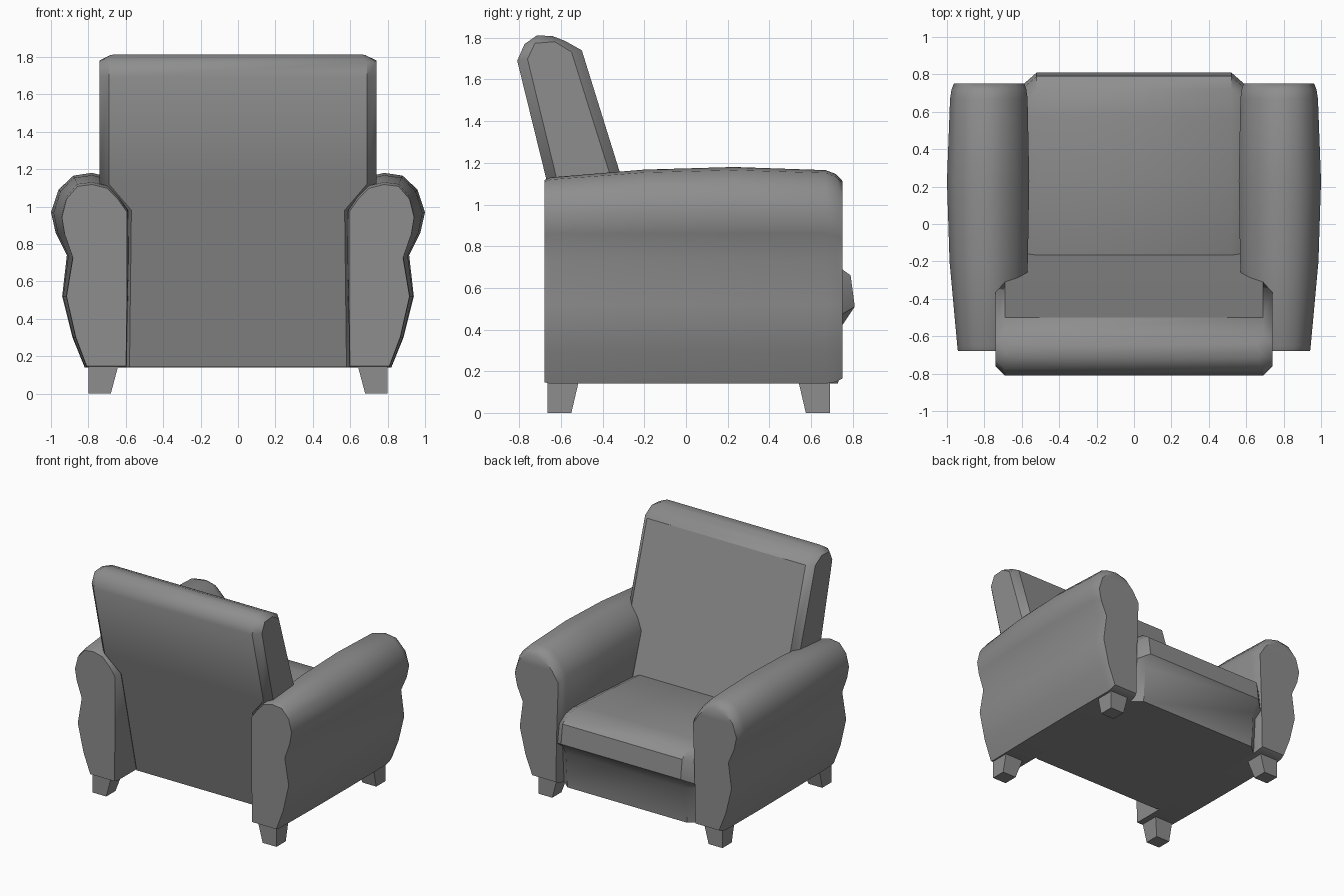
import bpy, bmesh, math
from mathutils import Vector

cube = bpy.data.objects.get("Cube")
if cube:
    bpy.data.objects.remove(cube, do_unlink=True)

fabric = bpy.data.materials.new("grey_fabric")
fabric.use_nodes = True
GREY = (0.27, 0.27, 0.27, 1)
fabric.diffuse_color = GREY
fabric.node_tree.nodes["Principled BSDF"].inputs["Base Color"].default_value = GREY


def loft(name, rings, angle=40, mirror=False):
    """Skin a list of equal-length point rings and cap both ends."""
    bm = bmesh.new()
    loops = [[bm.verts.new(p) for p in ring] for ring in rings]
    n = len(loops[0])
    for a, b in zip(loops, loops[1:]):
        for i in range(n):
            j = (i + 1) % n
            bm.faces.new((a[i], a[j], b[j], b[i]))
    bm.faces.new(loops[0])
    bm.faces.new(loops[-1])
    if mirror:
        twin = bmesh.ops.duplicate(bm, geom=bm.verts[:] + bm.edges[:] + bm.faces[:])
        for v in twin["geom"]:
            if isinstance(v, bmesh.types.BMVert):
                v.co.x *= -1
    bmesh.ops.recalc_face_normals(bm, faces=bm.faces[:])
    mesh = bpy.data.meshes.new(name)
    bm.to_mesh(mesh)
    bm.free()
    mesh.materials.append(fabric)
    obj = bpy.data.objects.new(name, mesh)
    bpy.context.collection.objects.link(obj)
    bpy.ops.object.select_all(action="DESELECT")
    obj.select_set(True)
    bpy.context.view_layer.objects.active = obj
    bpy.ops.object.shade_smooth_by_angle(angle=math.radians(angle))
    return obj


# Backrest: chamfered slab, (rear y, z), (front y, z), half width, chamfer
def slab_ring(rear, front, w, c):
    r, f = Vector((0, *rear)), Vector((0, *front))
    d = (f - r).normalized() * c
    half = [(w - c, r), (w, r + d), (w, f - d), (w - c, f)]
    right = [p + Vector((x, 0, 0)) for x, p in half]
    left = [p - Vector((x, 0, 0)) for x, p in reversed(half)]
    return right + left


loft("backrest", [slab_ring(*s) for s in (
    ((-0.43, 0.143), (0.0, 0.143), 0.60, 0.02),
    ((-0.635, 0.98), (-0.26, 0.98), 0.60, 0.03),
    ((-0.67, 1.12), (-0.31, 1.13), 0.74, 0.05),
    ((-0.81, 1.69), (-0.50, 1.74), 0.74, 0.05),
    ((-0.775, 1.77), (-0.58, 1.785), 0.74, 0.05),
    ((-0.715, 1.812), (-0.64, 1.808), 0.68, 0.02))])

# Seat: side profile with a rounded front roll, narrowed at both sides
seat_profile = [(-0.41, 0.14), (-0.38, 0.60), (-0.17, 0.68), (0.25, 0.71), (0.58, 0.725),
                (0.72, 0.71), (0.79, 0.66), (0.81, 0.51), (0.75, 0.42), (0.73, 0.14)]


def seat_ring(x, inset):
    return [(x, y - (inset if y > 0.7 else 0), z - (inset * 0.6 if z > 0.5 else 0))
            for y, z in seat_profile]


loft("seat", [seat_ring(*s) for s in
              ((-0.60, 0.07), (-0.52, 0), (0.52, 0), (0.60, 0.07))])

# Arms: scroll section swelling from the slim rear to the full middle
slim = [(0.595, 0.14), (0.59, 0.55), (0.59, 0.98), (0.64, 1.05), (0.70, 1.11), (0.78, 1.13),
        (0.86, 1.12), (0.92, 1.05), (0.945, 0.95), (0.93, 0.86), (0.885, 0.73),
        (0.92, 0.52), (0.87, 0.30), (0.81, 0.14)]
full = [(0.595, 0.14), (0.585, 0.55), (0.56, 0.98), (0.62, 1.08), (0.70, 1.16), (0.78, 1.18),
        (0.88, 1.165), (0.96, 1.09), (1.00, 0.97), (0.975, 0.86), (0.915, 0.74),
        (0.94, 0.52), (0.885, 0.30), (0.82, 0.14)]


def arm_ring(y, swell, shrink):
    ring = []
    for a, b in zip(slim, full):
        p = Vector(a).lerp(Vector(b), swell).lerp(Vector((0.77, 0.5)), shrink)
        ring.append((p.x, y, p.y))
    return ring


loft("arms", [arm_ring(*s) for s in (
    (-0.68, 0, 0.02), (-0.65, 0, 0), (-0.2, 0.75, 0), (0.23, 1, 0),
    (0.67, 0.7, 0), (0.72, 0.65, 0.025), (0.75, 0.6, 0.07))], 45, mirror=True)


# Legs: short tapered blocks with upright outer faces
def leg_ring(z, x, y_in, y_out):
    return [(x, y_in, z), (0.80, y_in, z), (0.80, y_out, z), (x, y_out, z)]


for name, y_out, top, foot in (("rear_legs", -0.665, -0.515, -0.55),
                               ("front_legs", 0.69, 0.54, 0.575)):
    loft(name, [leg_ring(0, 0.68, foot, y_out), leg_ring(0.15, 0.64, top, y_out)],
         20, mirror=True)
